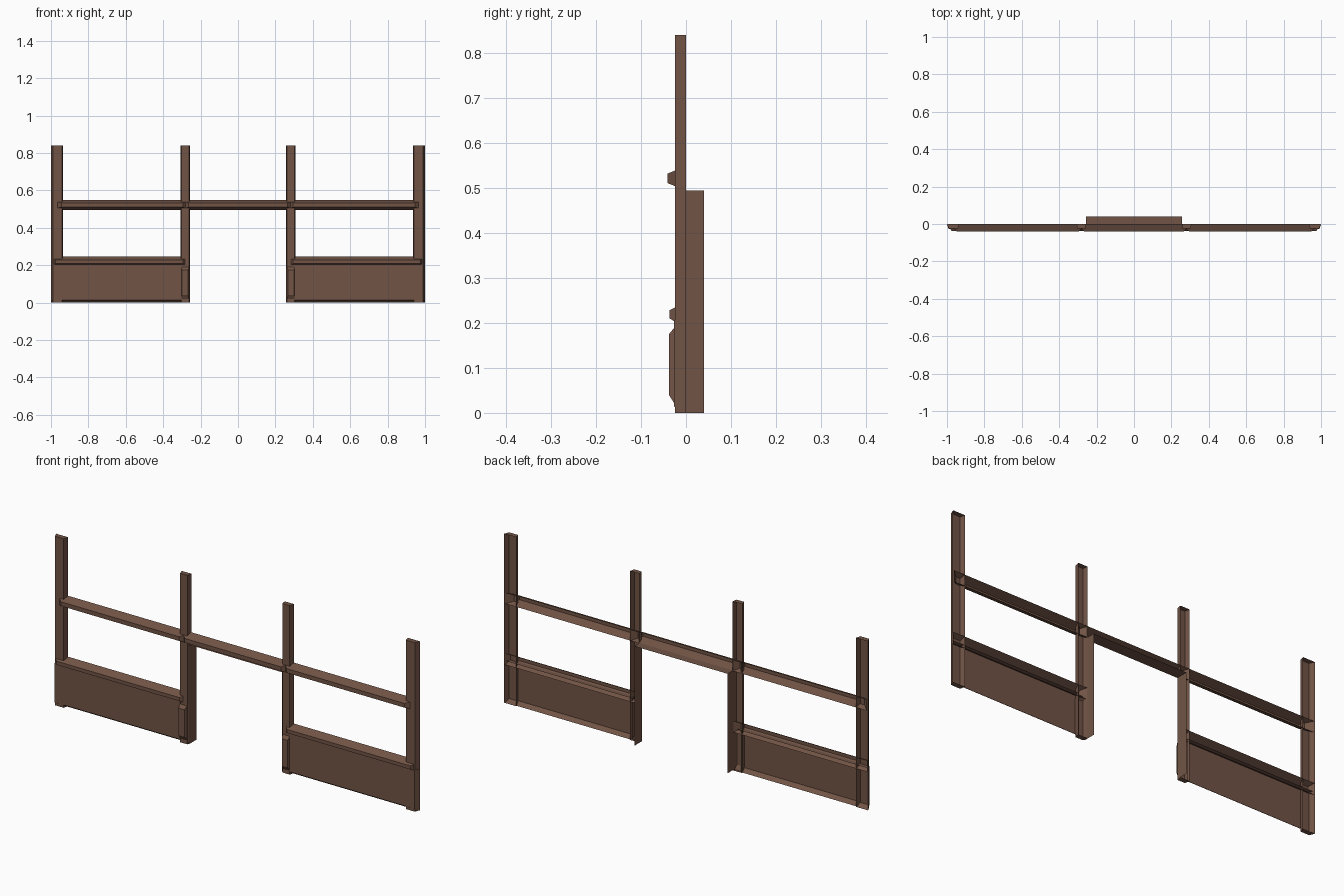
import bpy

if "Cube" in bpy.data.objects:
    bpy.data.objects.remove(bpy.data.objects["Cube"])

wood = bpy.data.materials.new("brown_timber")
wood.diffuse_color = (0.165, 0.088, 0.06, 1)
wood.use_nodes = True
wood.node_tree.nodes["Principled BSDF"].inputs["Base Color"].default_value = wood.diffuse_color


def make(name, verts, faces, mirror):
    me = bpy.data.meshes.new(name)
    me.from_pydata(verts, [], faces)
    me.materials.append(wood)
    ob = bpy.data.objects.new(name, me)
    bpy.context.collection.objects.link(ob)
    if mirror:
        m = ob.modifiers.new("mirror", 'MIRROR')
        m.use_mirror_merge = False
    return ob


def shell(name, x, z, y, taper=(0, 0, 0, 0), mirror=True):
    """Open-backed block: back rectangle x, z at y[0], front at y[1],
    narrowed by taper (left, right, bottom, top)."""
    l, r, b, t = taper
    (x0, x1), (z0, z1), (yb, yf) = x, z, y
    v = [(x0, yb, z0), (x1, yb, z0), (x1, yb, z1), (x0, yb, z1),
         (x0 + l, yf, z0 + b), (x1 - r, yf, z0 + b),
         (x1 - r, yf, z1 - t), (x0 + l, yf, z1 - t)]
    f = [(4, 5, 6, 7)]
    for i in range(4):
        j = (i + 1) % 4
        f.append((i, j, 4 + j, 4 + i))
    return make(name, v, f, mirror)


# Upright posts
shell("outer_post", (-1, -0.935), (0, 0.84), (0, -0.025), (0.01, 0.006, 0, 0))
shell("door_post", (-0.308, -0.257), (0, 0.84), (0, -0.025), (0.006, 0.004, 0, 0))

# Base panel and the sill above it
shell("base_panel", (-1, -0.30), (0, 0.207), (-0.005, -0.027), (0.01, 0, 0.015, 0))
shell("panel_sill", (-0.998, -0.26), (0.19, 0.246), (0, -0.037),
      (0.022, 0.035, 0.02, 0.018))

# Raised foot on each door post
shell("post_foot", (-0.306, -0.257), (0, 0.205), (-0.013, -0.038),
      (0.006, 0.011, 0.04, 0.03))

# Middle rail in three lengths
shell("side_rail", (-0.995, -0.255), (0.494, 0.549), (0, -0.041),
      (0.05, 0.04, 0.017, 0.017))
shell("centre_rail", (-0.305, 0.305), (0.494, 0.549), (0, -0.041),
      (0.04, 0.04, 0.017, 0.017), mirror=False)

# Thin doorway lining
y0, y1, xd, zd = -0.02, 0.04, 0.256, 0.495
make("door_jamb", [(-xd, y0, 0), (-xd, y1, 0), (-xd, y1, zd), (-xd, y0, zd)],
     [(0, 1, 2, 3)], True)
make("door_lintel", [(-xd, y0, zd), (-xd, y1, zd), (xd, y1, zd), (xd, y0, zd)],
     [(0, 1, 2, 3)], False)
